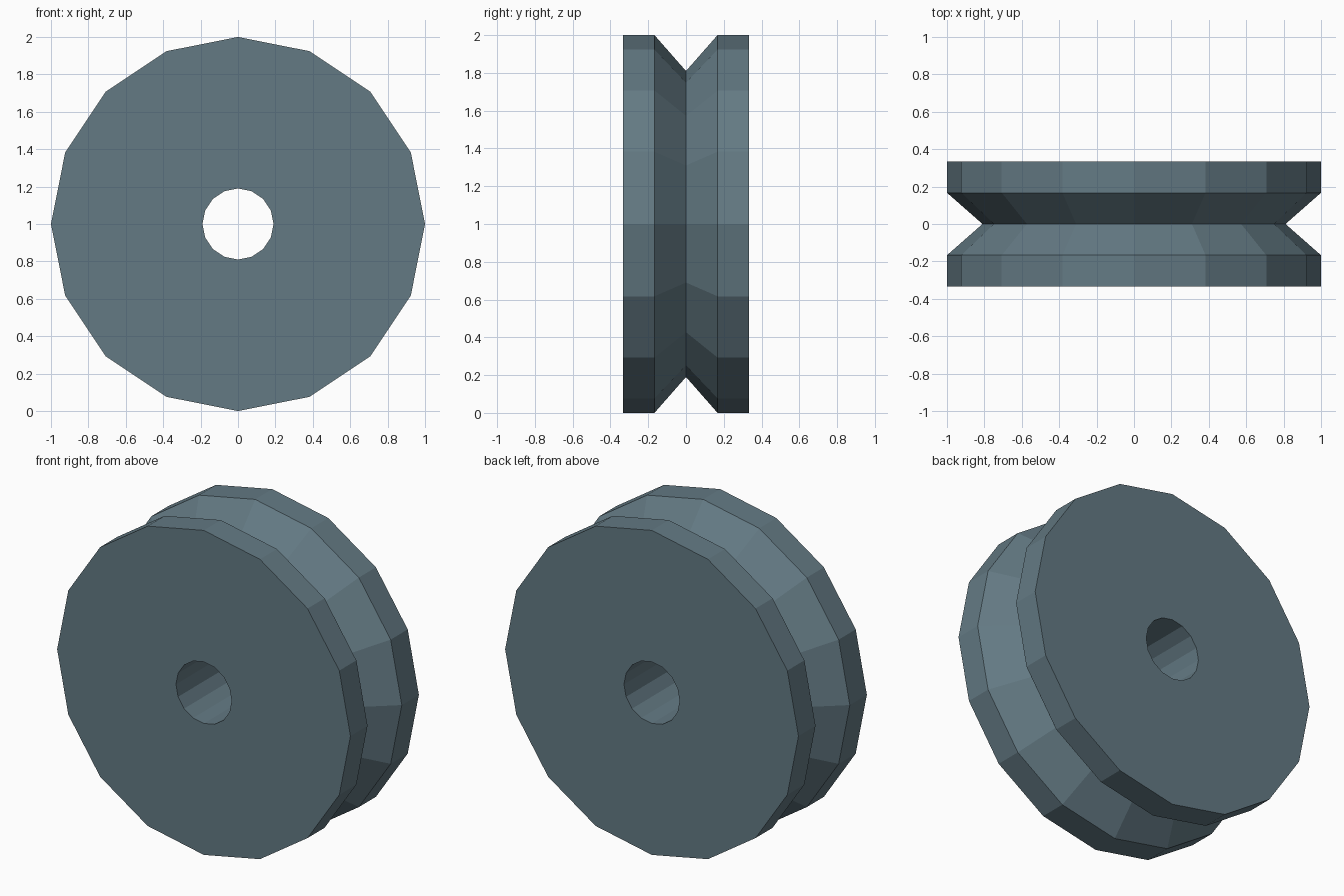
import bpy, bmesh, math

if "Cube" in bpy.data.objects:
    bpy.data.objects.remove(bpy.data.objects["Cube"])

SIDES = 16
# closed cross-section of the wheel: (radius, y)
PROFILE = [(0.19, -0.333), (1.0, -0.333), (1.0, -0.167), (0.81, 0.0),
           (1.0, 0.167), (1.0, 0.333), (0.19, 0.333)]

mat = bpy.data.materials.new("slate blue grey")
mat.diffuse_color = (0.127, 0.195, 0.231, 1.0)
mat.use_nodes = True
mat.node_tree.nodes["Principled BSDF"].inputs["Base Color"].default_value = mat.diffuse_color

# grooved wheel with a through bore, revolved around the y axis
bm = bmesh.new()
rings = []
for r, y in PROFILE:
    ring = []
    for i in range(SIDES):
        a = 2 * math.pi * i / SIDES
        ring.append(bm.verts.new((r * math.cos(a), y, 1.0 + r * math.sin(a))))
    rings.append(ring)
for k, ring in enumerate(rings):
    nxt = rings[(k + 1) % len(rings)]
    for i in range(SIDES):
        j = (i + 1) % SIDES
        bm.faces.new((ring[i], ring[j], nxt[j], nxt[i]))
bmesh.ops.recalc_face_normals(bm, faces=bm.faces[:])

mesh = bpy.data.meshes.new("pulley_wheel")
bm.to_mesh(mesh)
bm.free()
mesh.materials.append(mat)
wheel = bpy.data.objects.new("pulley_wheel", mesh)
bpy.context.collection.objects.link(wheel)
